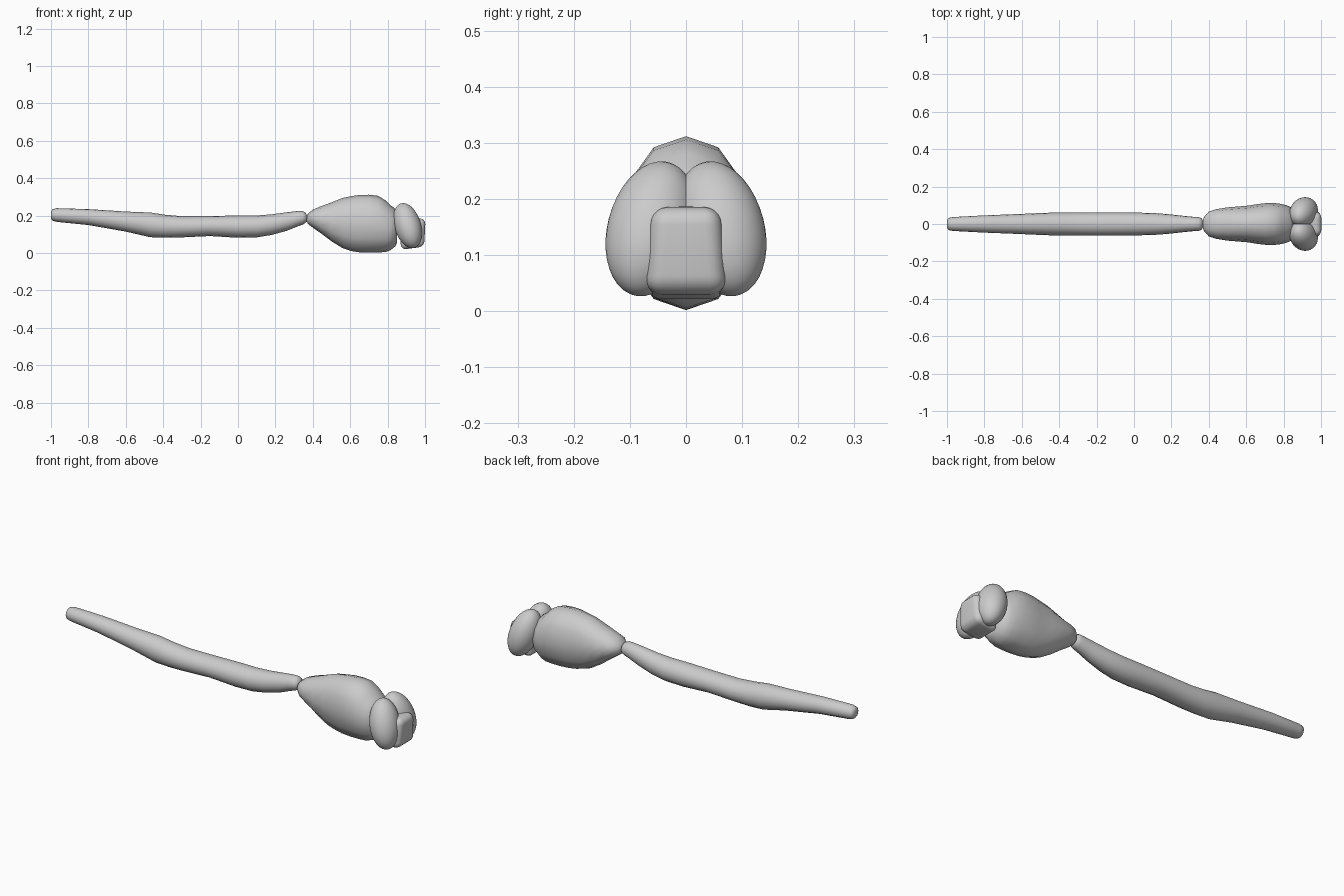
import bpy, bmesh, math
from mathutils import Matrix

if "Cube" in bpy.data.objects:
    bpy.data.objects.remove(bpy.data.objects["Cube"])


def finish(name, bm, angle=60):
    bmesh.ops.recalc_face_normals(bm, faces=bm.faces[:])
    mesh = bpy.data.meshes.new(name)
    bm.to_mesh(mesh)
    bm.free()
    ob = bpy.data.objects.new(name, mesh)
    bpy.context.collection.objects.link(ob)
    bpy.context.view_layer.objects.active = ob
    ob.select_set(True)
    bpy.ops.object.shade_smooth_by_angle(angle=math.radians(angle))
    ob.select_set(False)
    return ob


def loft(name, stations, sides, power=1.0):
    """Skin oval rings along x; each station is (x, top, bottom, half width)."""
    bm = bmesh.new()
    rings = []
    for x, top, bot, w in stations:
        ring = []
        for i in range(sides):
            a = 2 * math.pi * i / sides
            s, c = math.sin(a), math.cos(a)
            y = w * math.copysign(abs(s) ** power, s)
            z = (top + bot) / 2 + (top - bot) / 2 * math.copysign(abs(c) ** power, c)
            ring.append(bm.verts.new((x, y, z)))
        rings.append(ring)
    for r, q in zip(rings, rings[1:]):
        for i in range(sides):
            j = (i + 1) % sides
            bm.faces.new((r[i], r[j], q[j], q[i]))
    bm.faces.new(rings[0])
    bm.faces.new(rings[-1])
    return finish(name, bm)


# Long tapering abdomen
loft("abdomen", [
    (-1.0, .222, .184, .02), (-.992, .234, .174, .032), (-.97, .24, .167, .037),
    (-.8, .235, .15, .046), (-.6, .222, .115, .054), (-.47, .217, .085, .06),
    (-.39, .205, .082, .061), (-.3, .197, .084, .061), (-.15, .198, .091, .061),
    (0, .201, .082, .061), (.1, .201, .084, .059), (.18, .207, .097, .053),
    (.26, .218, .119, .044), (.32, .225, .143, .038), (.345, .225, .152, .037),
    (.36, .218, .16, .032), (.37, .2, .172, .016)], 16)

# Bulky thorax
loft("thorax", [
    (.366, .195, .17, .015), (.375, .212, .155, .04), (.4, .232, .136, .066),
    (.44, .249, .108, .079), (.5, .271, .063, .089), (.56, .295, .026, .094),
    (.61, .305, .01, .098), (.65, .311, .004, .105), (.7, .312, .002, .111),
    (.75, .306, .003, .112), (.79, .281, .006, .107), (.815, .256, .015, .1),
    (.84, .238, .035, .09), (.85, .22, .055, .06)], 12, .95)

# Two large tilted eyes meeting on the centre line
for side, label in ((1, "left"), (-1, "right")):
    bm = bmesh.new()
    m = (Matrix.Translation((.907, side * .062, .147))
         @ Matrix.Rotation(math.radians(-17), 4, 'Y')
         @ Matrix.Rotation(math.radians(side * 14), 4, 'X')
         @ Matrix.Diagonal((.071, .078, .126, 1)))
    bmesh.ops.create_uvsphere(bm, u_segments=32, v_segments=20, radius=1, matrix=m)
    finish(label + "_eye", bm)

# Rounded face block between the eyes, narrower at the top
bm = bmesh.new()
bmesh.ops.create_cube(bm, size=1)
for v in bm.verts:
    up, front = v.co.z > 0, v.co.x > 0
    v.co.y = math.copysign(.062 if up else .073, v.co.y)
    v.co.x = (1.003 if up else .995) if front else .87
    v.co.z = (.184 if front else .19) if up else (.034 if front else .018)
bmesh.ops.bevel(bm, geom=bm.edges[:], offset=.03, segments=5, profile=.5, affect='EDGES')
finish("face", bm)
